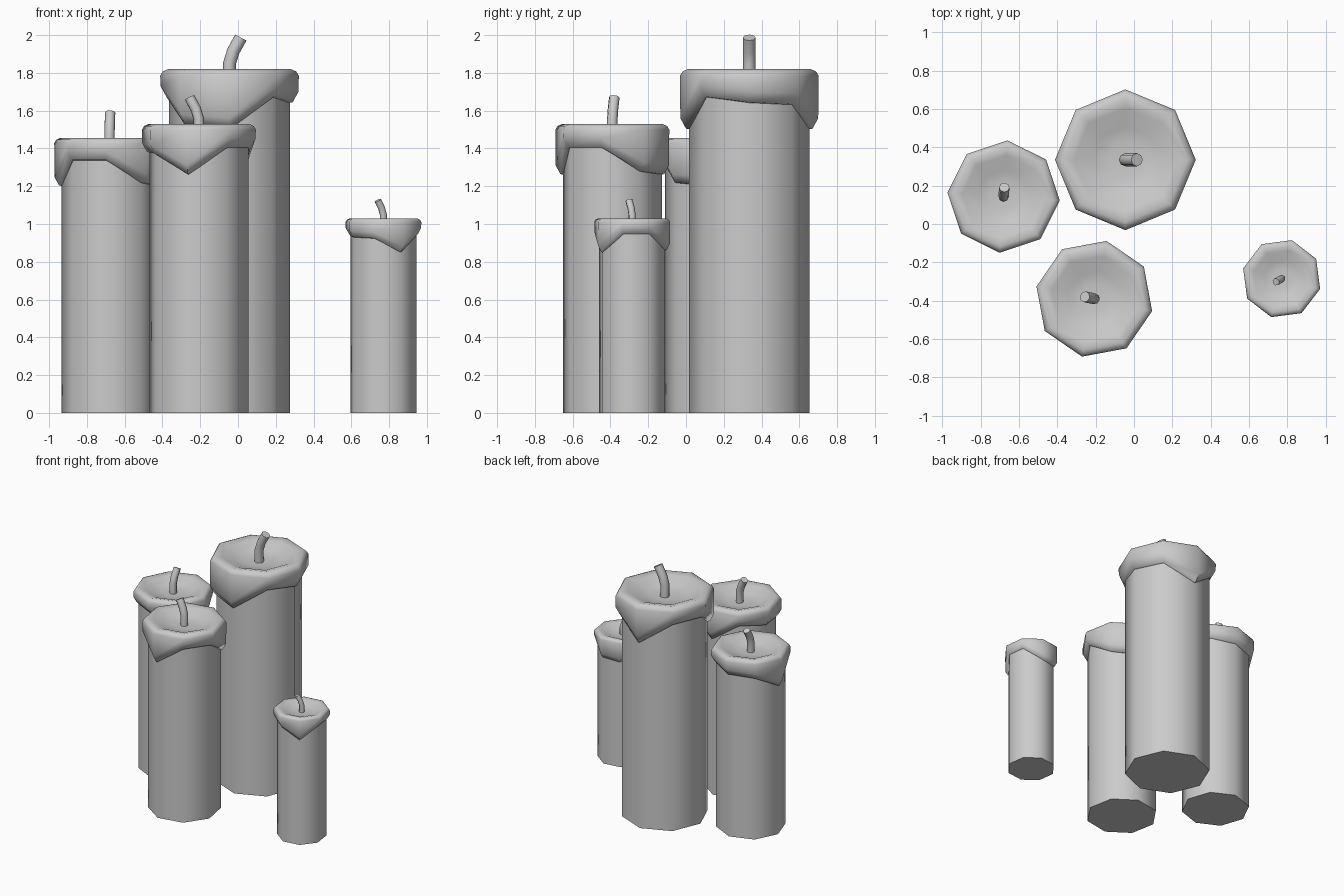
import bpy, bmesh, math
from mathutils import Vector

if "Cube" in bpy.data.objects:
    bpy.data.objects.remove(bpy.data.objects["Cube"])

SIDES = 8
TOP = 1.82
# how far the wax hangs below the top, every 45 degrees
DROPS = [0.18, 0.19, 0.32, 0.15, 0.15, 0.30, 0.32, 0.15]


def loft(name, rings, start_cap, end_cap, place):
    """Skin a list of rings (lists of points) into an object."""
    bm = bmesh.new()
    loops = [[bm.verts.new(p) for p in ring] for ring in rings]
    for a, b in zip(loops, loops[1:]):
        n = len(a)
        for i in range(n):
            j = (i + 1) % n
            bm.faces.new((a[i], a[j], b[j], b[i]))
    if start_cap:
        bm.faces.new(loops[0][::-1])
    if end_cap:
        bm.faces.new(loops[-1])
    bmesh.ops.recalc_face_normals(bm, faces=bm.faces)
    mesh = bpy.data.meshes.new(name)
    bm.to_mesh(mesh)
    bm.free()
    ob = bpy.data.objects.new(name, mesh)
    bpy.context.collection.objects.link(ob)
    x, y, scale, turn = place
    ob.location = (x, y, 0)
    ob.scale = (scale,) * 3
    ob.rotation_euler.z = math.radians(turn)
    bpy.ops.object.select_all(action='DESELECT')
    ob.select_set(True)
    bpy.context.view_layer.objects.active = ob
    bpy.ops.object.shade_smooth_by_angle(angle=math.radians(55))
    return ob


def ring(radius, heights):
    return [(radius * math.cos(math.tau * i / SIDES),
             radius * math.sin(math.tau * i / SIDES), heights[i]) for i in range(SIDES)]


def level(radius, z):
    return ring(radius, [z] * SIDES)


def candle(label, *place):
    # wax column
    loft(label + "_body", [level(0.319, 0), level(0.319, 1.72)], True, False, place)

    # melted cap: dripping skirt, rounded rim and hollow top
    skirt = [TOP - d for d in DROPS]
    loft(label + "_melted_cap", [
        ring(0.312, skirt),
        ring(0.335, [z + 0.005 for z in skirt]),
        ring(0.365, [z + 0.06 for z in skirt]),
        level(0.367, 1.785), level(0.353, 1.808), level(0.325, TOP),
        level(0.27, 1.808), level(0.17, 1.765), level(0.09, 1.755)], False, True, place)

    # bent wick
    path = [(0, 1.74, 0), (0, 1.85, 8), (0.02, 1.915, 22), (0.06, 1.987, 28)]
    rings = []
    for x, z, tilt in path:
        t = math.radians(tilt)
        side = Vector((math.cos(t), 0, -math.sin(t)))
        rings.append([Vector((x, 0, z)) + 0.034 * (side * math.cos(a) + Vector((0, math.sin(a), 0)))
                      for a in (math.tau * i / 8 for i in range(8))])
    loft(label + "_wick", rings, True, True, place)


# the same candle at four sizes: x, y, scale, turn
candle("tall_candle", -0.045, 0.335, 1.0, 0)
candle("front_candle", -0.207, -0.39, 0.84, 168)
candle("left_candle", -0.68, 0.143, 0.80, 86)
candle("small_candle", 0.77, -0.285, 0.566, 210)
